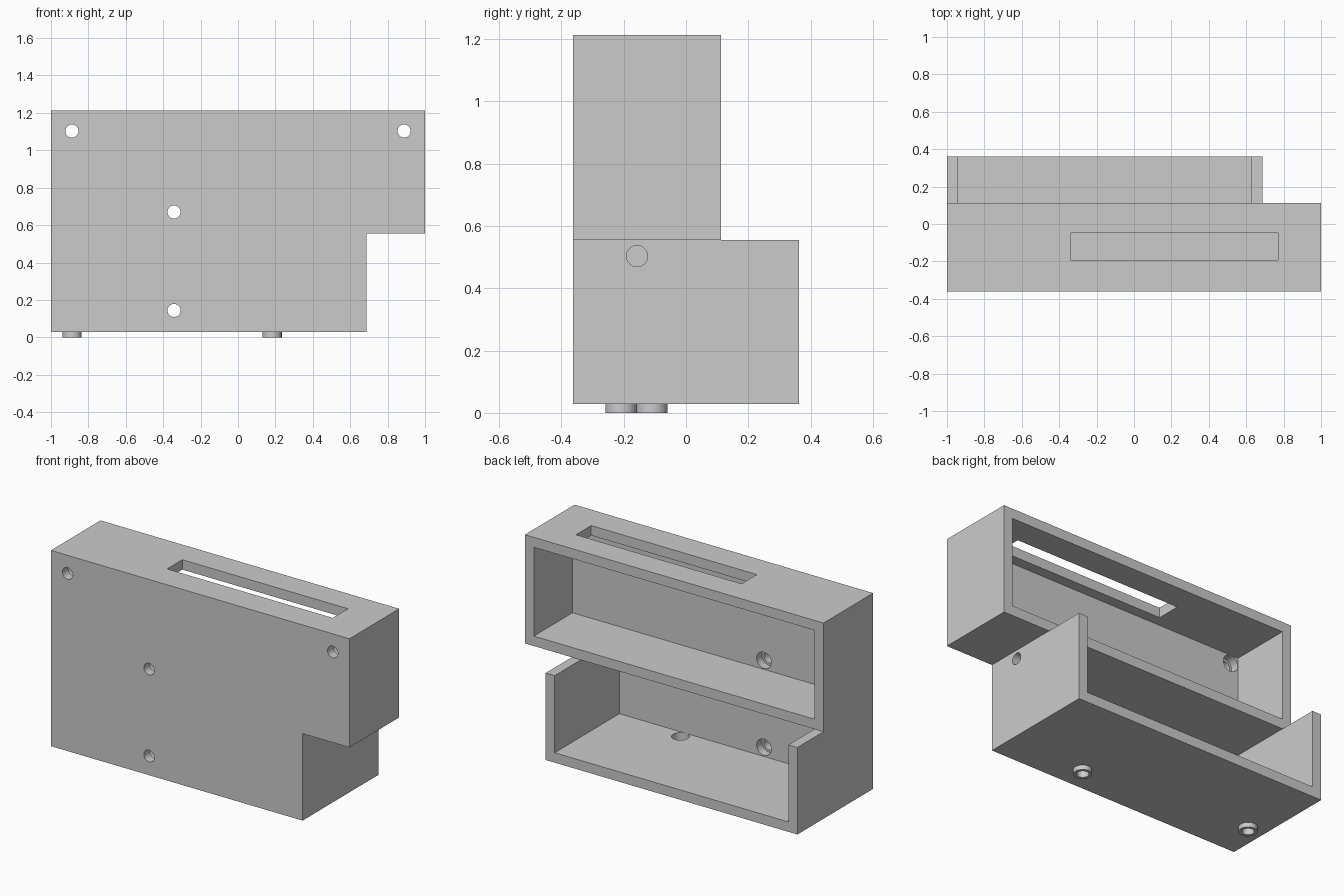
import bpy
from math import pi

cube = bpy.data.objects.get("Cube")
if cube:
    bpy.data.objects.remove(cube, do_unlink=True)

GREY = (0.6, 0.6, 0.6, 1)
grey = bpy.data.materials.new("plain grey")
grey.use_nodes = True
grey.diffuse_color = GREY
grey.node_tree.nodes["Principled BSDF"].inputs["Base Color"].default_value = GREY

# Main levels of the two stacked trays
FRONT, INNER, UPPER_BACK, LOWER_BACK = -0.362, -0.257, 0.113, 0.362
BOTTOM, STEP, TOP = 0.028, 0.555, 1.213
NOTCH, WALL, OUT = 0.686, 0.06, 0.1


def box(name, x, y, z):
    spans = (x, y, z)
    bpy.ops.mesh.primitive_cube_add(size=1, location=[sum(s) / 2 for s in spans])
    ob = bpy.context.object
    ob.name = name
    ob.scale = [s[1] - s[0] for s in spans]
    bpy.ops.object.transform_apply(location=True, rotation=True, scale=True)
    ob.data.materials.append(grey)
    return ob


def rod(name, axis, centre, radius, span):
    """Cylinder along an axis; centre gives the two other coordinates."""
    loc = list(centre)
    loc.insert("xyz".index(axis), sum(span) / 2)
    turn = {"x": (0, pi / 2, 0), "y": (pi / 2, 0, 0), "z": (0, 0, 0)}[axis]
    bpy.ops.mesh.primitive_cylinder_add(vertices=40, radius=radius,
                                        depth=span[1] - span[0],
                                        location=loc, rotation=turn)
    ob = bpy.context.object
    ob.name = name
    bpy.ops.object.transform_apply(location=True, rotation=True, scale=True)
    ob.data.materials.append(grey)
    return ob


def combine(target, tool, operation="DIFFERENCE"):
    tool.hide_render = True
    mod = target.modifiers.new(operation.lower(), "BOOLEAN")
    mod.operation, mod.object, mod.solver = operation, tool, "EXACT"
    bpy.context.view_layer.objects.active = target
    bpy.ops.object.modifier_apply(modifier=mod.name)
    bpy.data.objects.remove(tool, do_unlink=True)


# Upper tray, open at the back
housing = box("housing", (-1, 1), (FRONT, UPPER_BACK), (STEP, TOP))
combine(housing, box("upper_cavity", (-1 + WALL, 1 - WALL),
                     (INNER, UPPER_BACK + OUT), (STEP + WALL, TOP - WALL)))

# Lower tray, deeper, open at the back and top
lower = box("lower_tray", (-1, NOTCH), (FRONT, LOWER_BACK), (BOTTOM, STEP))
combine(lower, box("lower_cavity", (-1 + WALL, NOTCH - WALL),
                   (INNER, LOWER_BACK + OUT), (BOTTOM + WALL, STEP + OUT)))
combine(housing, lower, "UNION")

# Long slot in the lid
combine(housing, box("lid_slot", (-0.34, 0.77), (-0.193, -0.047),
                     (TOP - OUT, TOP + OUT)))

# Screw holes through the front wall, widened on the inside
for x, z in ((-0.888, 1.103), (0.888, 1.103), (-0.342, 0.67), (-0.342, 0.144)):
    combine(housing, rod("bore", "y", (x, z), 0.035, (FRONT - OUT, INNER + 0.05)))
    combine(housing, rod("counterbore", "y", (x, z), 0.049, (INNER - 0.05, INNER + 0.05)))

# Hollow round feet, with the holes running up through the floor
for x, y in ((0.183, -0.208), (-0.887, -0.11)):
    combine(housing, rod("foot", "z", (x, y), 0.051, (0, BOTTOM + 0.02)), "UNION")
    combine(housing, rod("foot_bore", "z", (x, y), 0.033, (-OUT, BOTTOM + OUT)))
    combine(housing, rod("foot_counterbore", "z", (x, y), 0.049,
                         (BOTTOM + 0.015, BOTTOM + OUT)))

# Cable hole in the lower side wall
combine(housing, rod("cable_hole", "x", (-0.157, 0.503), 0.034,
                     (NOTCH - OUT, NOTCH + OUT)))

bpy.ops.object.select_all(action="DESELECT")
housing.select_set(True)
bpy.context.view_layer.objects.active = housing
bpy.ops.object.shade_smooth_by_angle(angle=pi / 6)
